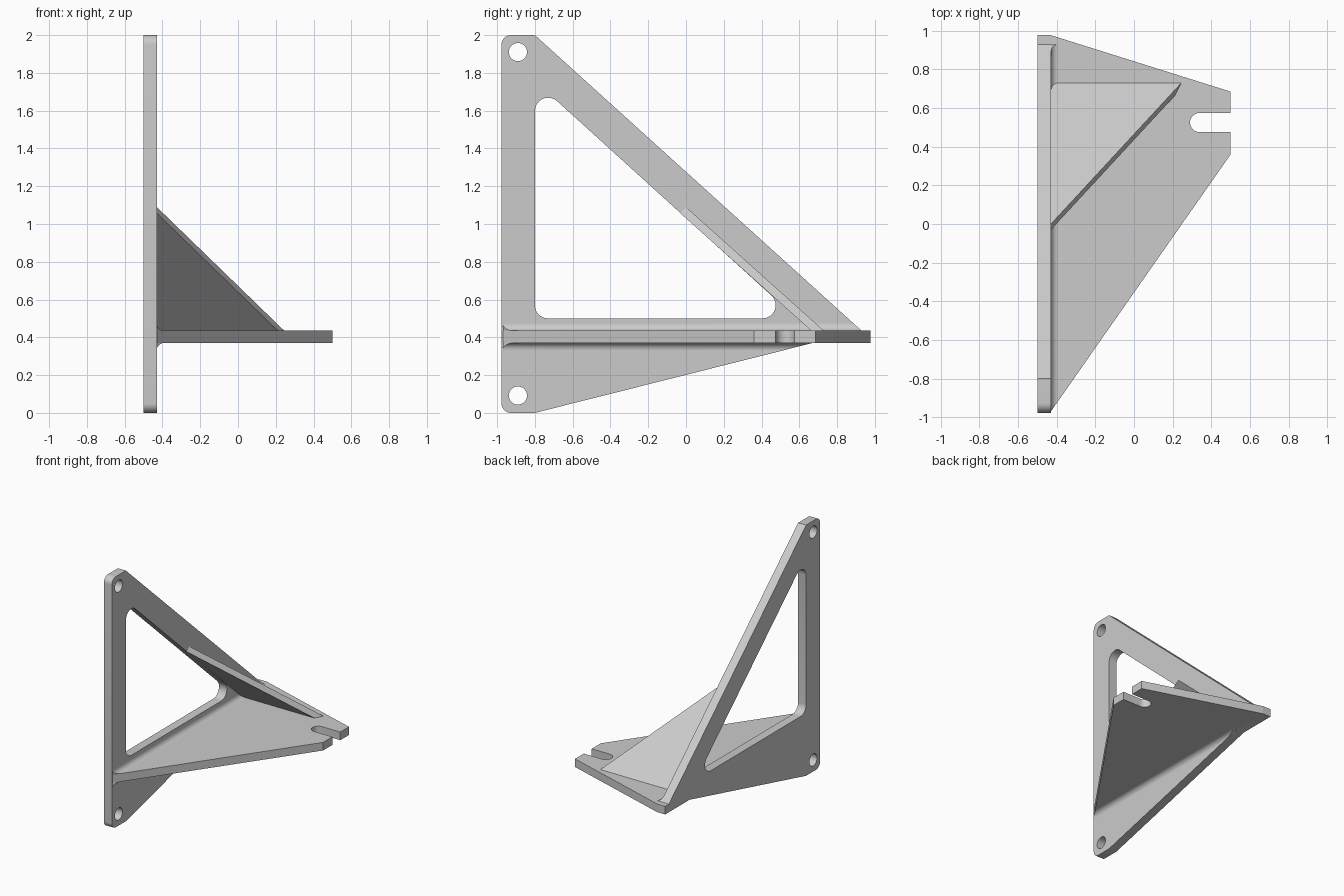
import bpy, bmesh
from math import sin, tan, pi
from mathutils import Vector, Matrix

cube = bpy.data.objects.get("Cube")
if cube:
    bpy.data.objects.remove(cube)

# One plain grey for the whole bracket
grey = bpy.data.materials.new("plain grey")
grey.use_nodes = True
colour = (0.6, 0.6, 0.6, 1)
grey.diffuse_color = colour
grey.node_tree.nodes["Principled BSDF"].inputs["Base Color"].default_value = colour


def rounded(corners, steps=8):
    """Outline from (u, v, radius) corners, with an arc at each radius."""
    out = []
    for i, (u, v, r) in enumerate(corners):
        p = Vector((u, v))
        if not r:
            out.append(p)
            continue
        a = (Vector(corners[i - 1][:2]) - p).normalized()
        b = (Vector(corners[(i + 1) % len(corners)][:2]) - p).normalized()
        half = a.angle(b) / 2
        centre = p + (a + b).normalized() * (r / sin(half))
        start = p + a * (r / tan(half)) - centre
        end = p + b * (r / tan(half)) - centre
        sweep = start.angle(end)
        for k in range(steps + 1):
            t = k / steps
            arm = start * sin((1 - t) * sweep) + end * sin(t * sweep)
            out.append(centre + arm / sin(sweep))
    return out


def finish(name, bm):
    bmesh.ops.remove_doubles(bm, verts=bm.verts, dist=0.0005)
    bmesh.ops.recalc_face_normals(bm, faces=bm.faces)
    mesh = bpy.data.meshes.new(name)
    bm.to_mesh(mesh)
    bm.free()
    mesh.materials.append(grey)
    obj = bpy.data.objects.new(name, mesh)
    bpy.context.collection.objects.link(obj)
    bpy.ops.object.select_all(action='DESELECT')
    obj.select_set(True)
    bpy.context.view_layer.objects.active = obj
    bpy.ops.object.shade_smooth_by_angle(angle=pi / 6)


def plate(name, loops, thickness, matrix):
    """Flat plate from an outline and its holes, centred on its thickness."""
    curve = bpy.data.curves.new(name + " outline", 'CURVE')
    curve.dimensions = '2D'
    curve.fill_mode = 'BOTH'
    curve.extrude = thickness / 2
    for loop in loops:
        spline = curve.splines.new('POLY')
        spline.points.add(len(loop) - 1)
        for point, p in zip(spline.points, loop):
            point.co = (p.x, p.y, 0, 1)
        spline.use_cyclic_u = True
    temp = bpy.data.objects.new(name + " outline", curve)
    bpy.context.collection.objects.link(temp)
    bm = bmesh.new()
    deps = bpy.context.evaluated_depsgraph_get()
    bm.from_mesh(bpy.data.meshes.new_from_object(temp.evaluated_get(deps)))
    bm.transform(matrix)
    bpy.data.objects.remove(temp)
    finish(name, bm)


def prism(name, first, second):
    """Solid between two matching loops of points."""
    bm = bmesh.new()
    a = [bm.verts.new(p) for p in first]
    b = [bm.verts.new(p) for p in second]
    bm.faces.new(a)
    bm.faces.new(b)
    for i in range(len(a)):
        bm.faces.new((a[i - 1], a[i], b[i], b[i - 1]))
    finish(name, bm)


INNER, LOW, TOP = -0.43, 0.37, 0.435   # plate face, shelf underside and top


def hole(y, z, r=0.048):
    return rounded([(y + s * r, z + t * r, r * 0.999)
                    for s, t in ((-1, -1), (1, -1), (1, 1), (-1, 1))])


# Upright side plate with window and screw holes
outline = rounded([(-0.977, 0, 0.05), (-0.80, 0, 0), (0.67, LOW, 0), (0.977, LOW, 0),
                   (0.977, TOP, 0), (0.93, TOP, 0), (-0.80, 2, 0), (-0.977, 2, 0.05)])
window = rounded([(-0.80, 0.50, 0.07), (0.586, 0.50, 0.07), (-0.80, 1.757, 0.07)])
upright = Matrix(((0, 0, 1, -0.465), (1, 0, 0, 0), (0, 1, 0, 0), (0, 0, 0, 1)))
plate("side_plate", [outline, window, hole(-0.89, 1.91), hole(-0.89, 0.092)], 0.07, upright)

# Shelf with an open slot
shelf = rounded([(INNER - 0.01, -0.97, 0), (INNER, -0.97, 0), (0.5, 0.36, 0),
                 (0.5, 0.475, 0), (0.29, 0.475, 0.0499), (0.29, 0.575, 0.0499),
                 (0.5, 0.575, 0), (0.5, 0.685, 0), (INNER, 0.977, 0), (INNER - 0.01, 0.977, 0)])
plate("shelf", [shelf], TOP - LOW, Matrix.Translation((0, 0, (LOW + TOP) / 2)))

# Slanted triangular gusset, with its edges run into the plate and shelf
a, b, c = (Vector(p) for p in ((INNER, 0, 1.09), (0.245, 0.73, TOP), (INNER, 0.73, TOP)))
slope = (c - a) * 0.03
sink = Vector((-0.01, 0, 0))
corners = [a + sink, a, b + (b - a) * 0.03, c + slope, c + slope + sink]
drop = Vector((0, -0.030, -0.033))
prism("gusset", corners, [p + drop for p in corners])

# Concave fillets where the shelf meets the plate
R = 0.038
for name, base, side, end, run in (("upper_fillet", TOP, 1, 0.93, 1.10),
                                   ("lower_fillet", LOW, -1, 0.67, 3.97)):
    profile = [Vector((-0.005, -0.005))] + rounded([(0, R, 0), (0, 0, R * 0.999), (R, 0, 0)])
    front = [(INNER + p.x, -0.97 + 1.43 * max(p.x, 0), base + side * p.y) for p in profile]
    back = [(INNER + p.x, end - run * max(p.y, 0), base + side * p.y) for p in profile]
    prism(name, front, back)
